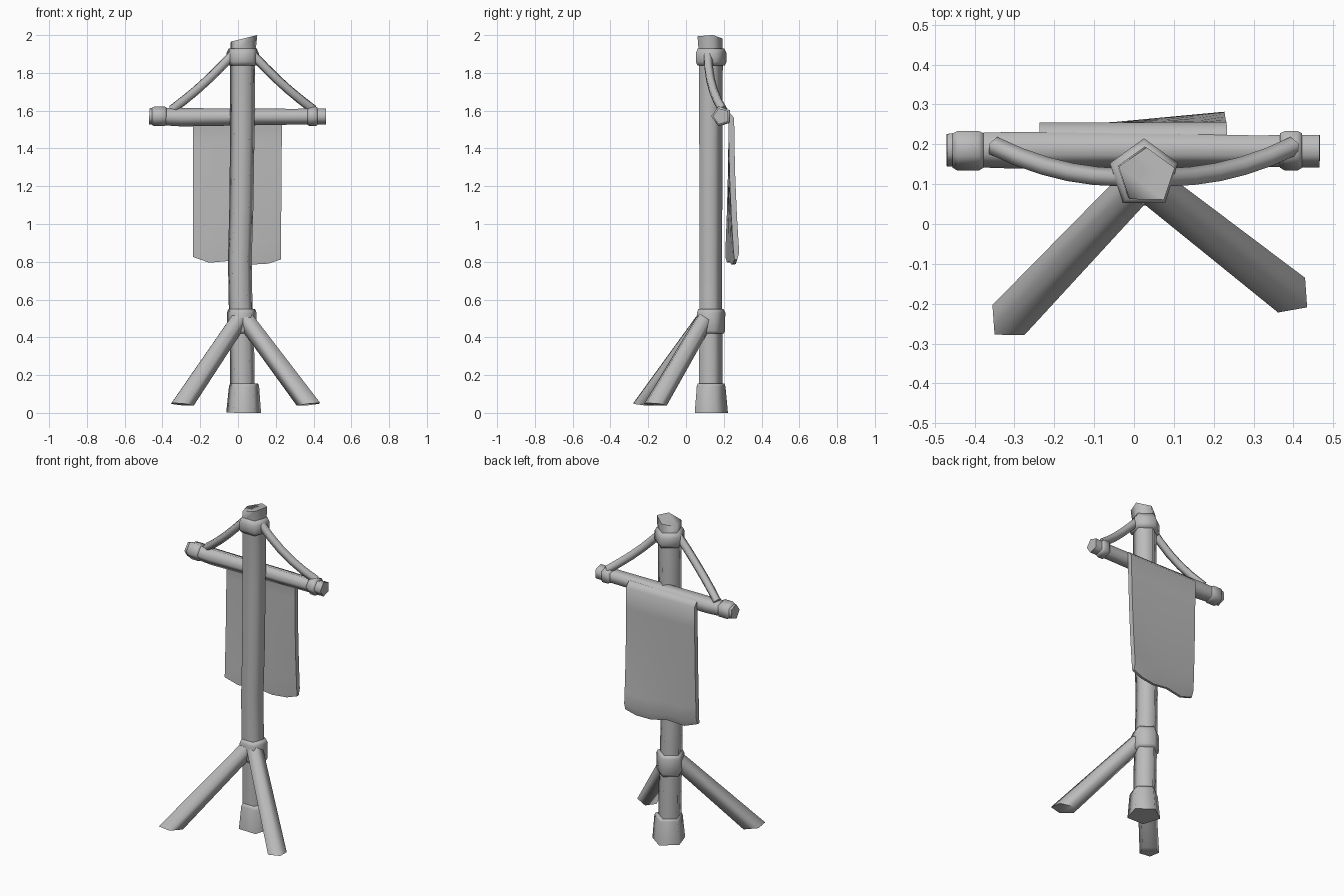
import bpy, bmesh, math
from mathutils import Vector

if "Cube" in bpy.data.objects:
    bpy.data.objects.remove(bpy.data.objects["Cube"])

grey = bpy.data.materials.new("plain grey")
grey.diffuse_color = (0.5, 0.5, 0.5, 1)
grey.use_nodes = True
grey.node_tree.nodes["Principled BSDF"].inputs["Base Color"].default_value = grey.diffuse_color


def finish(name, bm, angle=76):
    bmesh.ops.recalc_face_normals(bm, faces=bm.faces)
    me = bpy.data.meshes.new(name)
    bm.to_mesh(me)
    bm.free()
    me.materials.append(grey)
    for p in me.polygons:
        p.use_smooth = True
    me.set_sharp_from_angle(angle=math.radians(angle))
    ob = bpy.data.objects.new(name, me)
    bpy.context.collection.objects.link(ob)
    return ob


def tube(name, pts, radii, ref, end_normal=None, sides=5, angle=76):
    """Five-sided tube along pts; one corner of each ring points towards ref."""
    pts = [Vector(p) for p in pts]
    ref = Vector(ref)
    bm = bmesh.new()
    rings = []
    for i, p in enumerate(pts):
        t = (pts[min(i + 1, len(pts) - 1)] - pts[max(i - 1, 0)]).normalized()
        u = (ref - t * ref.dot(t)).normalized()
        v = t.cross(u)
        ring = []
        for k in range(sides):
            a = 2 * math.pi * k / sides
            co = p + (u * math.cos(a) + v * math.sin(a)) * radii[i]
            if end_normal is not None and i == len(pts) - 1:   # slanted cut
                n = Vector(end_normal)
                co += t * ((p - co).dot(n) / t.dot(n))
            ring.append(bm.verts.new(co))
        rings.append(ring)
    for a, b in zip(rings, rings[1:]):
        for k in range(sides):
            m = (k + 1) % sides
            bm.faces.new((a[k], a[m], b[m], b[k]))
    bm.faces.new(rings[0])
    bm.faces.new(rings[-1])
    return finish(name, bm, angle)


Y = (0, 1, 0)
CY = 0.125

# main pole, slightly bent, with slanted top
tube("pole",
     [(0.025, CY, 0.02), (0.022, CY, 0.3), (0.012, CY, 0.65), (0.01, CY, 0.82),
      (0.018, CY, 1.1), (0.023, CY, 1.5), (0.025, CY, 1.9), (0.032, 0.12, 1.983)],
     [0.068, 0.068, 0.066, 0.066, 0.067, 0.068, 0.07, 0.072], Y,
     end_normal=(-0.25, 0, 1))

# pole base and collars
tube("base", [(0.03, CY, 0), (0.032, CY, 0.14), (0.032, CY, 0.155)],
     [0.097, 0.084, 0.078], Y)
tube("middle_collar", [(0.02, CY, z) for z in (0.42, 0.435, 0.53, 0.55)],
     [0.074, 0.082, 0.083, 0.074], Y)
tube("top_collar", [(0.025, CY, z) for z in (1.84, 1.86, 1.905, 1.93)],
     [0.08, 0.09, 0.09, 0.077], Y)

# two front legs with feet cut almost level
for side, top, foot in (("left", (0.0, 0.09, 0.49), (-0.30, -0.225, 0.045)),
                        ("right", (0.045, 0.095, 0.49), (0.378, -0.165, 0.045))):
    d = (Vector(foot) - Vector(top))
    d.z = 0
    d.normalize()
    tube(side + "_leg", [top, foot], [0.05, 0.058], (0, 0, 1),
         end_normal=(-0.12 * d.x, -0.12 * d.y, 1))

# crossbar with end rings
tube("crossbar", [(-0.47, 0.19, 1.57), (-0.3, 0.19, 1.565), (0.3, 0.187, 1.568), (0.466, 0.187, 1.57)],
     [0.045, 0.051, 0.044, 0.045], (0, -1, 0.0))
for side, x0, x1 in (("left", -0.455, -0.378), ("right", 0.367, 0.422)):
    tube(side + "_crossbar_ring",
         [(x0, 0.189, 1.57), (x0 + 0.012, 0.189, 1.57), (x1 - 0.012, 0.189, 1.57), (x1, 0.189, 1.57)],
         [0.048, 0.055, 0.055, 0.048], (0, -1, 0))

# bowed ropes from top collar to crossbar
for side, s, xe in (("left", -1, -0.35), ("right", 1, 0.40)):
    x0 = 0.025 + s * 0.05
    pts = []
    for i in range(6):
        t = i / 5
        pts.append((x0 + (xe - x0) * t, 0.115 + 0.08 * t ** 2,
                    1.9 - 0.295 * t - 0.015 * math.sin(math.pi * t)))
    tube(side + "_rope", pts, [0.025] * 6, Y)

# hanging cloth: thick sheet, curled at the top, twisted and flared below
columns = [-0.237, -0.15, -0.04, 0.07, 0.165, 0.233]
hem = [0.825, 0.795, 0.805, 0.785, 0.79, 0.812]
rows = [0, 0.04, 0.2, 0.45, 0.7, 0.85, 0.95, 1]
bm = bmesh.new()
grids = []
for back in (0, 1):
    grid = []
    for r in rows:
        line = []
        for x, h in zip(columns, hem):
            f = (x + 0.235) / 0.47
            thick = 0.03 * (1 if 0 < r < 1 else 0.5)
            y = 0.24 + r * r * (-0.018 + 0.048 * f)
            if r == 0:
                y = 0.222
            if r == 1:
                y -= 0.006
            z = 1.592 + (h - 1.592) * r
            line.append(bm.verts.new((x - 0.006 * r * f, y + (back - 0.5) * thick, z)))
        grid.append(line)
    grids.append(grid)
F, B = grids
nr, nc = len(rows), len(columns)
for g in grids:
    for i in range(nr - 1):
        for j in range(nc - 1):
            bm.faces.new((g[i][j], g[i][j + 1], g[i + 1][j + 1], g[i + 1][j]))
for i in range(nr - 1):
    for j in (0, nc - 1):
        bm.faces.new((F[i][j], F[i + 1][j], B[i + 1][j], B[i][j]))
for j in range(nc - 1):
    for i in (0, nr - 1):
        bm.faces.new((F[i][j], F[i][j + 1], B[i][j + 1], B[i][j]))
finish("banner_cloth", bm, 60)
